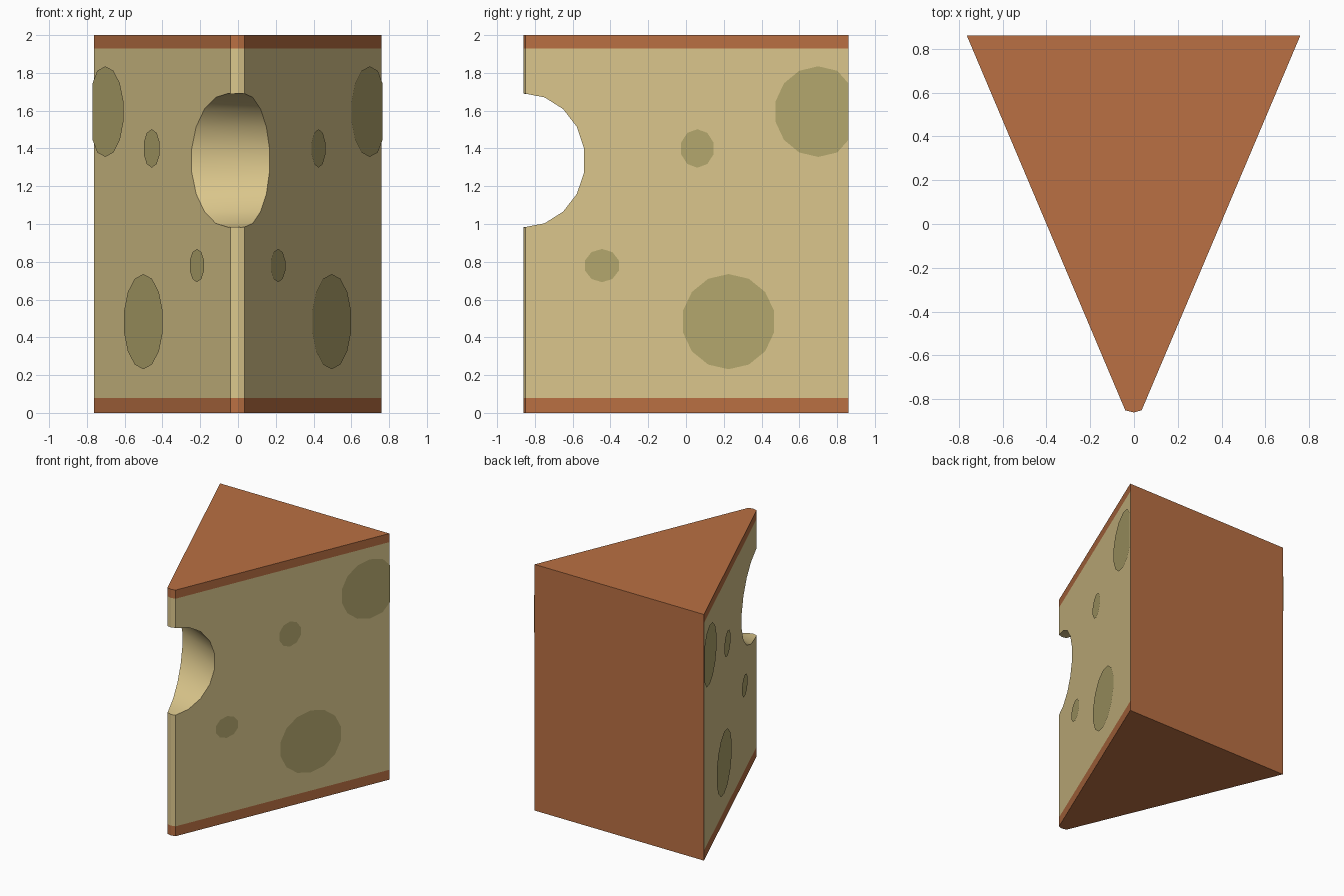
import bpy, bmesh, math
from mathutils import Vector

if "Cube" in bpy.data.objects:
    bpy.data.objects.remove(bpy.data.objects["Cube"])


def material(name, rgb):
    m = bpy.data.materials.new(name)
    m.diffuse_color = (*rgb, 1)
    m.use_nodes = True
    m.node_tree.nodes["Principled BSDF"].inputs["Base Color"].default_value = m.diffuse_color
    return m


CHEESE = material("cheese", (0.71, 0.57, 0.262))
RIND = material("rind", (0.49, 0.162, 0.056))
HOLE = material("hole", (0.456, 0.392, 0.156))


def finish(bm, name, mats):
    mesh = bpy.data.meshes.new(name)
    bm.to_mesh(mesh)
    bm.free()
    for m in mats:
        mesh.materials.append(m)
    ob = bpy.data.objects.new(name, mesh)
    bpy.context.collection.objects.link(ob)
    return ob


def loft(rings):
    """Closed skin through rings of equal point count, capped at both ends."""
    bm = bmesh.new()
    vs = [[bm.verts.new(p) for p in r] for r in rings]
    n = len(vs[0])
    for a, b in zip(vs, vs[1:]):
        for i in range(n):
            j = (i + 1) % n
            bm.faces.new((a[i], a[j], b[j], b[i]))
    bm.faces.new(vs[0][::-1])
    bm.faces.new(vs[-1])
    bmesh.ops.recalc_face_normals(bm, faces=bm.faces[:])
    return bm


# wedge with rind on top, bottom and back
outline = [(-0.763, 0.86), (-0.04, -0.85), (0, -0.86), (0.035, -0.85), (0.759, 0.86)]
bm = loft([[(x, y, z) for x, y in outline] for z in (0, 0.08, 1.93, 2)])
for f in bm.faces:
    c = f.calc_center_median()
    f.material_index = 0 if 0.08 < c.z < 1.93 and c.y < 0.8 else 1
wedge = finish(bm, "cheese_wedge", (CHEESE, RIND))

# round bite through the tip, square to the right-hand face
slope = (0.759 - 0.035) / (0.86 + 0.85)
along = Vector((slope, 1, 0)).normalized()
axis = Vector((along.y, -along.x, 0))
centre = Vector((0.033, -0.862, 1.337))
section = [along * 0.355 * math.cos(a) + Vector((0, 0, 0.355 * math.sin(a)))
           for a in (math.radians(90 - 20 * i) for i in range(18))]
bm = loft([[centre + axis * t + p for p in section] for t in (-1, 1)])
for f in bm.faces:
    f.smooth = True
cutter = finish(bm, "bite_cutter", (CHEESE,))
cutter.hide_render = True
mod = wedge.modifiers.new("bite", "BOOLEAN")
mod.operation = "DIFFERENCE"
mod.solver = "EXACT"
mod.object = cutter
bpy.context.view_layer.objects.active = wedge
bpy.ops.object.modifier_apply(modifier=mod.name)
bpy.data.objects.remove(cutter)


# flat hole patches just proud of the cut faces
def hole(name, side, y, z, ry, rz, n):
    x0 = 0.035 if side > 0 else 0.04
    bm = bmesh.new()
    vs = []
    for i in range(n):
        a = 2 * math.pi * (i + 0.5) / n
        py = min(y + ry * math.cos(a), 0.86)
        px = x0 + (py + 0.85) * slope + 0.006
        vs.append(bm.verts.new((side * px, py, z + rz * math.sin(a))))
    bm.faces.new(vs if side > 0 else vs[::-1])
    finish(bm, name, (HOLE,))


for side, label in ((1, "right"), (-1, "left")):
    hole(f"upper_large_hole_{label}", side, 0.70, 1.595, 0.232, 0.24, 14)
    hole(f"upper_small_hole_{label}", side, 0.06 if side > 0 else 0.12, 1.4,
         0.09 if side > 0 else 0.105, 0.102, 10)
    hole(f"lower_small_hole_{label}", side, -0.445, 0.78, 0.094, 0.088, 10)
    hole(f"lower_large_hole_{label}", side, 0.225, 0.483, 0.248, 0.252, 14)
